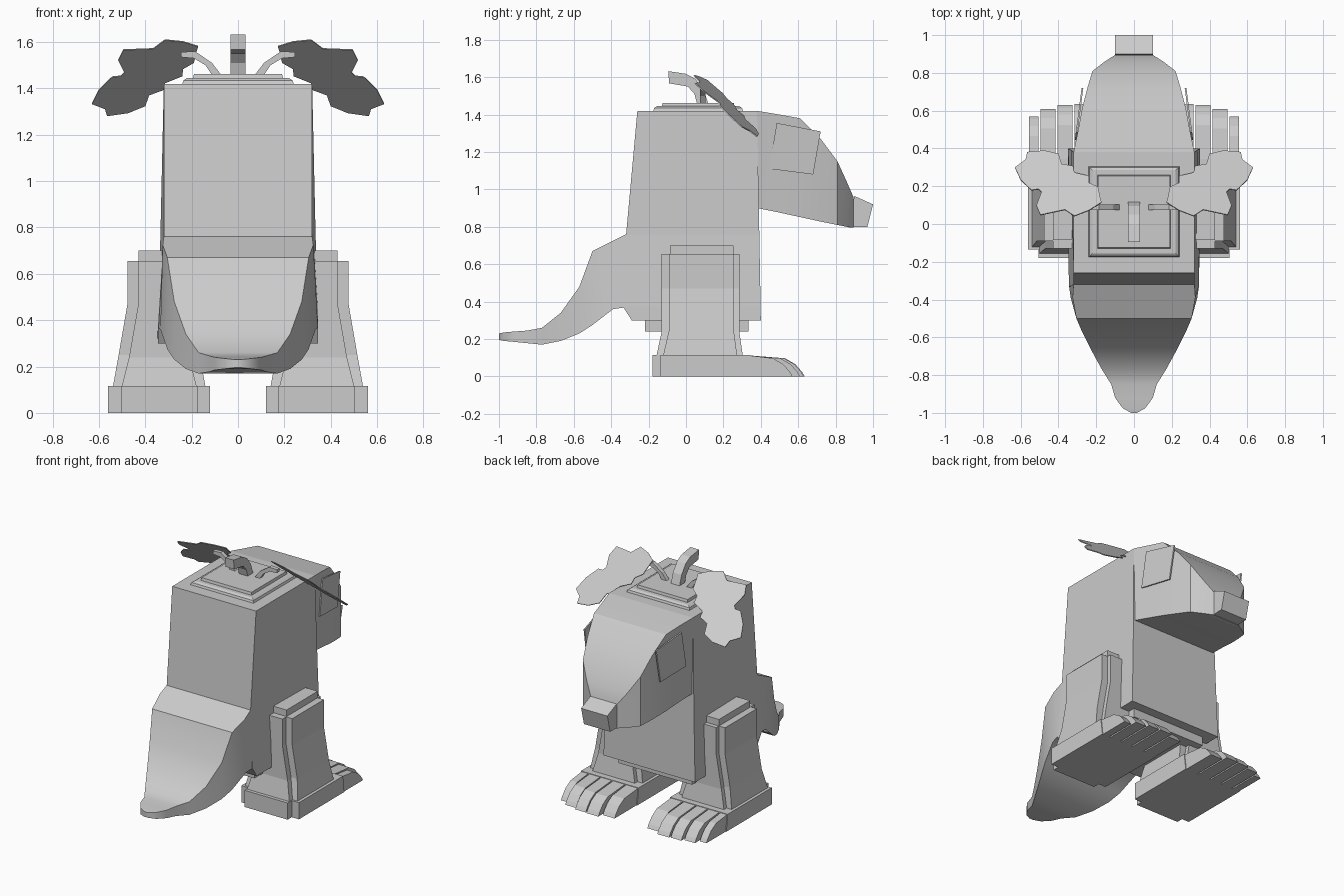
import bpy
import bmesh

cube = bpy.data.objects.get("Cube")
if cube:
    bpy.data.objects.remove(cube, do_unlink=True)

grey = bpy.data.materials.new("plain grey")
grey.use_nodes = True
grey.diffuse_color = (0.6, 0.6, 0.6, 1)
grey.node_tree.nodes["Principled BSDF"].inputs["Base Color"].default_value = (0.6, 0.6, 0.6, 1)


def loft(name, rings, smooth=False):
    """Skin equal-length rings of points and cap both ends."""
    bm = bmesh.new()
    loops = [[bm.verts.new(p) for p in ring] for ring in rings]
    n = len(loops[0])
    for a, b in zip(loops, loops[1:]):
        for i in range(n):
            j = (i + 1) % n
            bm.faces.new((a[i], a[j], b[j], b[i]))
    bm.faces.new(loops[0])
    bm.faces.new(loops[-1])
    bmesh.ops.recalc_face_normals(bm, faces=bm.faces)
    mesh = bpy.data.meshes.new(name)
    bm.to_mesh(mesh)
    bm.free()
    mesh.materials.append(grey)
    obj = bpy.data.objects.new(name, mesh)
    bpy.context.collection.objects.link(obj)
    if smooth:
        bpy.ops.object.select_all(action='DESELECT')
        obj.select_set(True)
        bpy.context.view_layer.objects.active = obj
        bpy.ops.object.shade_smooth_by_angle()
    return obj


def rect(x0, x1, y0, y1, z):
    return [(x0, y0, z), (x1, y0, z), (x1, y1, z), (x0, y1, z)]


def section(y, top, bottom, w, wb=None):
    wb = wb or w
    return [(-wb, y, bottom), (wb, y, bottom), (w, y, top), (-w, y, top)]


def extrude_x(name, profile, x0, x1):
    return loft(name, [[(x, y, z) for y, z in profile] for x in (x0, x1)])


# Body: tapered block, wider toward the bottom
body = []
for z, y0, y1, w0, w1 in [(.30, -.29, .40, .345, .35), (.37, -.335, .399, .345, .347),
                          (.76, -.32, .392, .32, .335), (1.42, -.26, .38, .32, .32)]:
    body.append([(-w0, y0, z), (w0, y0, z), (w1, y1, z), (-w1, y1, z)])
loft("body", body)
loft("body_base", [rect(-.28, .28, -.22, .335, z) for z in (.24, .31)])

# Broad tail tapering to a flat rounded tip
loft("tail", [section(-.32, .76, .37, .32, .345), section(-.39, .725, .36, .325, .335),
              section(-.5, .67, .275, .305), section(-.57, .48, .23, .275),
              section(-.67, .34, .19, .225), section(-.77, .26, .17, .17),
              section(-.85, .245, .178, .12), section(-.92, .24, .185, .10),
              section(-.975, .235, .19, .06), section(-1, .23, .195, .015)], True)

# Head and snout
loft("head", [section(.38, 1.42, .90, .32), section(.5, 1.4, .876, .295),
              section(.61, 1.38, .852, .275), section(.72, 1.27, .828, .247),
              section(.81, 1.15, .81, .22), section(.86, 1.04, .80, .155),
              section(.895, .96, .795, .10)], True)
extrude_x("nose", [(.87, .797), (.97, .80), (1, .92), (.90, .965)], -.10, .10)

# Stepped lid and hooked stem on top
loft("lid_lower", [rect(-.24, .24, -.175, .305, 1.42), rect(-.235, .235, -.17, .30, 1.435),
                   rect(-.22, .22, -.155, .285, 1.445)])
loft("lid_upper", [rect(-.195, .195, -.13, .26, 1.44), rect(-.19, .19, -.125, .255, 1.463)])
extrude_x("stem_hook", [(-.095, 1.632), (0, 1.618), (.05, 1.59), (.095, 1.53), (.12, 1.455),
                        (.06, 1.455), (.045, 1.51), (.01, 1.55), (-.09, 1.567)], -.033, .033)

LEAF = [(.18, 1.555), (.172, 1.58), (.237, 1.6), (.315, 1.608), (.366, 1.57), (.495, 1.565),
        (.517, 1.52), (.49, 1.468), (.505, 1.452), (.543, 1.448), (.6, 1.392), (.63, 1.332),
        (.574, 1.31), (.565, 1.28), (.474, 1.293), (.4, 1.323), (.383, 1.37), (.323, 1.392),
        (.315, 1.422), (.24, 1.452), (.237, 1.483), (.19, 1.51)]
STALK = [(.07, 1.455), (.11, 1.455), (.14, 1.5), (.19, 1.53), (.245, 1.535),
         (.245, 1.557), (.185, 1.56), (.112, 1.51)]
EYE = [(.445, 1.11), (.68, 1.08), (.72, 1.31), (.485, 1.355)]
TOE_EDGES = [.12, .22, .32, .41, .50, .56]
TOE_ENDS = [.60, .635, .63, .61, .57]

for side, s in (("left", 1), ("right", -1)):
    # Leaf lies on one sloping plane
    leaf = [(s * x, 2.104 - .264 * x - 1.232 * z, z) for x, z in LEAF]
    loft(side + "_leaf", [leaf, [(x, y + .004, z + .004) for x, y, z in leaf]])
    loft(side + "_stalk", [[(s * x, y, z) for x, z in STALK] for y in (.075, .103)])

    # Eye plate stands slightly off the cheek toward the snout
    loft(side + "_eye_plate", [[(s * (.368 - .13 * y + d), y, z) for y, z in EYE]
                               for d in (-.006, .003)])

    # Leg: two crossed blocks flaring down to the foot
    def block(name, stations):
        loft(f"{side}_{name}", [rect(s * (.34 - w), s * (.34 + w), y0, y1, z)
                                for z, w, y0, y1 in stations])

    block("leg_core", [(.10, .165, -.16, .305), (.24, .13, -.13, .285),
                       (.47, .09, -.13, .285), (.655, .09, -.13, .285)])
    block("leg_panel", [(.10, .202, -.125, .275), (.25, .175, -.09, .255),
                        (.47, .137, -.09, .255), (.655, .137, -.09, .255)])
    block("leg_cap", [(.65, .09, -.085, .255), (.70, .09, -.085, .255)])

    # Foot with stepped heel and separate sloping toes
    block("heel", [(0, .165, -.18, .345), (.115, .165, -.18, .345)])
    block("foot", [(0, .22, -.135, .36), (.115, .22, -.135, .345)])
    for i, end in enumerate(TOE_ENDS):
        toe = [(.33, 0), (end, 0), (end - .015, .025), (end - .05, .065), (end - .105, .097), (.33, .113)]
        extrude_x(f"{side}_toe_{i + 1}", toe, s * (TOE_EDGES[i] + .005), s * (TOE_EDGES[i + 1] - .005))
